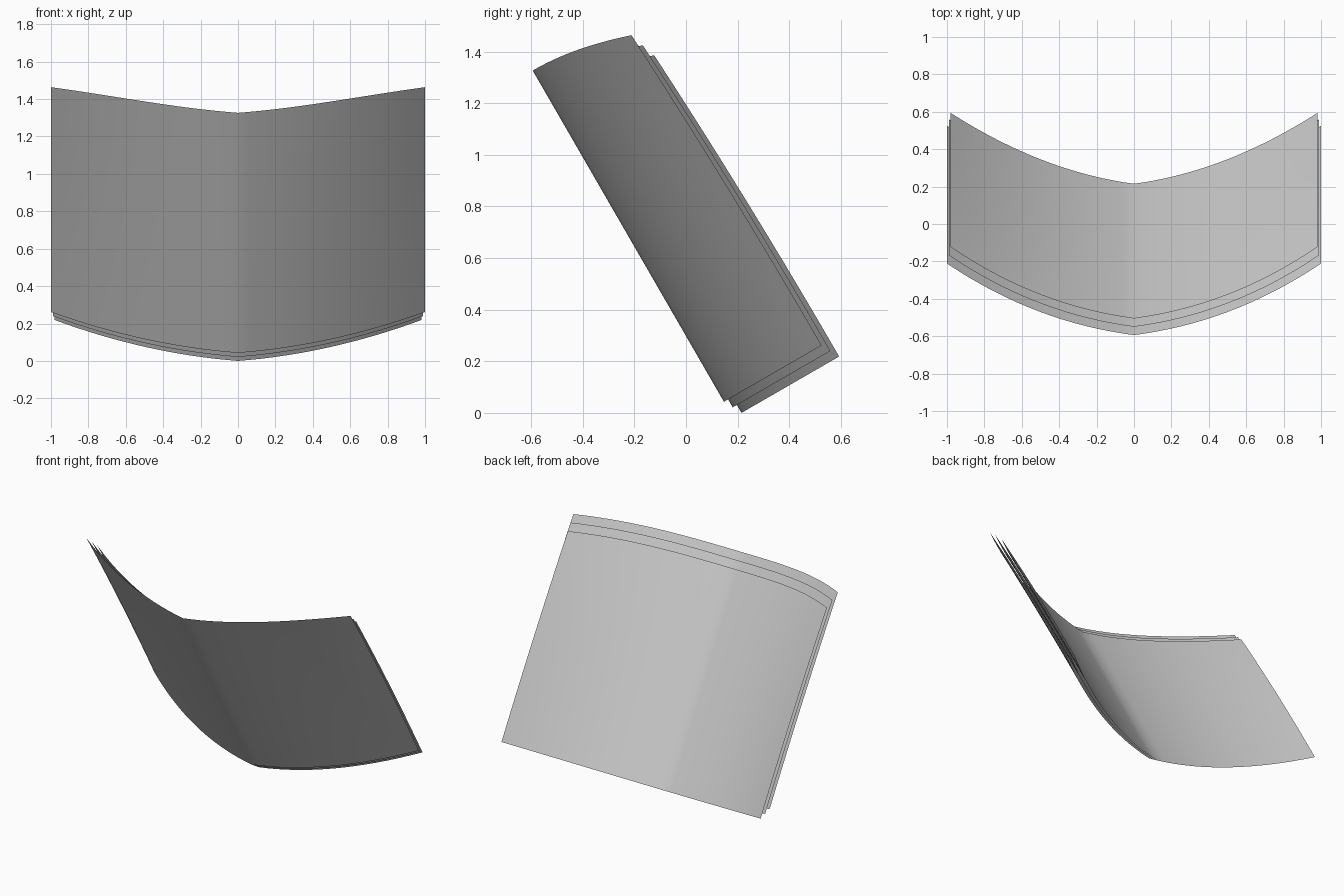
import bpy, bmesh, math

if "Cube" in bpy.data.objects:
    bpy.data.objects.remove(bpy.data.objects["Cube"])

TILT = math.radians(30)
C, S = math.cos(TILT), math.sin(TILT)
NX, NV = 32, 16


def make_sheet(name, half_width, height, foot_y, foot_z):
    """Curved double page, folded at the spine and leaning back to front."""
    bm = bmesh.new()
    rows = []
    for j in range(NV + 1):
        v = j / NV
        row = []
        for i in range(NX + 1):
            t = 2 * i / NX - 1
            a = abs(t)
            # depth behind the spine, slightly relaxed towards the top
            depth = 0.150 * a + 0.287 * a ** 2 - 0.037 * a ** 2 * v ** 2
            # height along the tilted spine, outer top corners droop
            up = height * v * (1 - 0.049 * a ** 3)
            row.append(bm.verts.new((t * half_width,
                                     foot_y + depth * C - up * S,
                                     foot_z + depth * S + up * C)))
        rows.append(row)
    for low, high in zip(rows, rows[1:]):
        for i in range(NX):
            bm.faces.new((low[i], low[i + 1], high[i + 1], high[i]))
    for f in bm.faces:
        f.smooth = True
    mesh = bpy.data.meshes.new(name)
    bm.to_mesh(mesh)
    bm.free()
    obj = bpy.data.objects.new(name, mesh)
    bpy.context.collection.objects.link(obj)
    return obj


# Cover in front, two slightly smaller page layers behind it
make_sheet("cover", 1.00, 1.482, 0.147, 0.043)
make_sheet("middle_pages", 0.99, 1.461, 0.181, 0.0215)
make_sheet("inner_pages", 0.98, 1.440, 0.215, 0.0)
